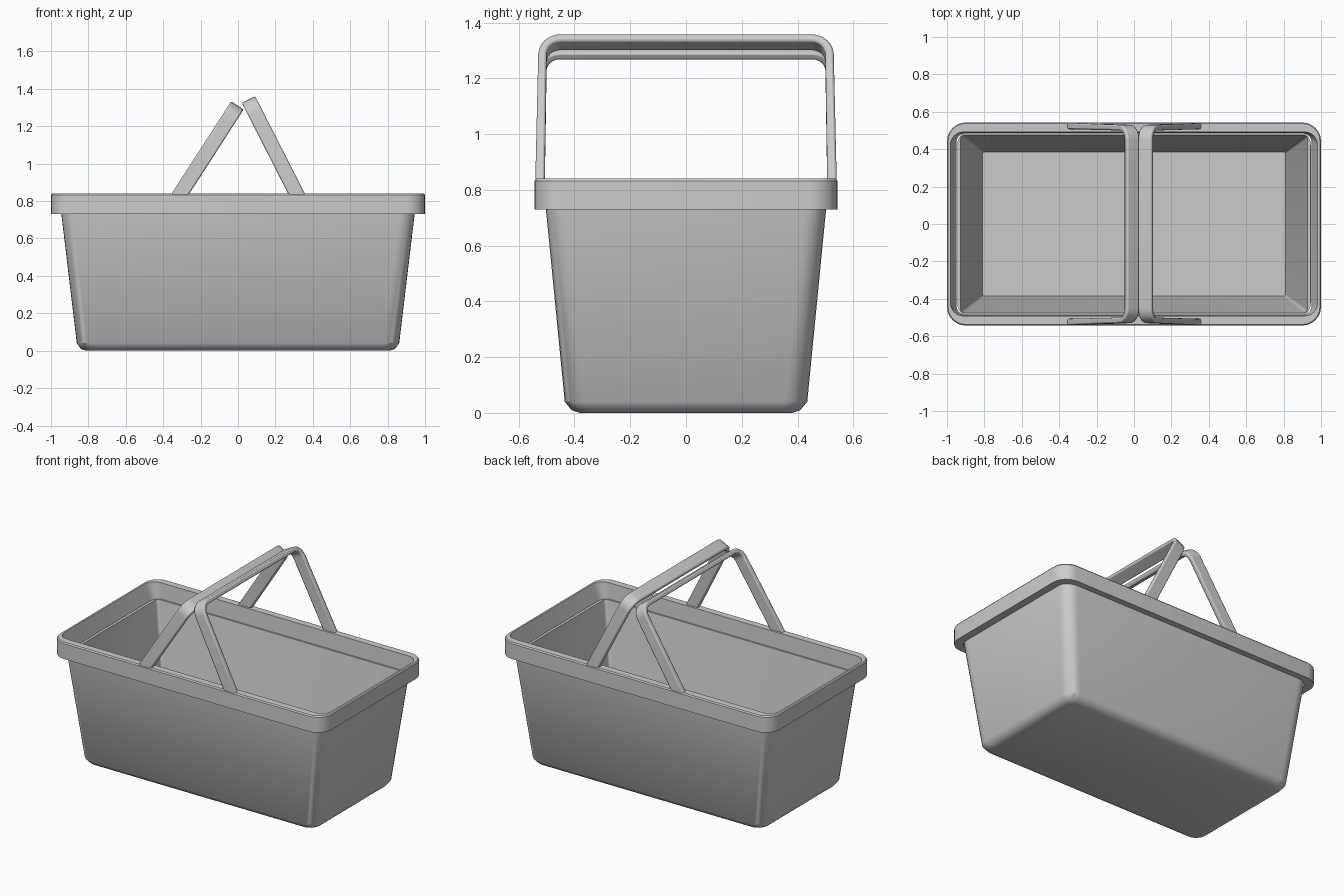
import bpy, bmesh, math
from mathutils import Matrix

cube = bpy.data.objects.get("Cube")
if cube:
    bpy.data.objects.remove(cube)

plastic = bpy.data.materials.new("grey plastic")
plastic.use_nodes = True
GREY = (0.6, 0.6, 0.6, 1)
plastic.diffuse_color = GREY
plastic.node_tree.nodes["Principled BSDF"].inputs["Base Color"].default_value = GREY


def finish(name, bm, angle=35):
    bmesh.ops.recalc_face_normals(bm, faces=bm.faces)
    mesh = bpy.data.meshes.new(name)
    bm.to_mesh(mesh)
    bm.free()
    obj = bpy.data.objects.new(name, mesh)
    bpy.context.collection.objects.link(obj)
    mesh.materials.append(plastic)
    bpy.ops.object.select_all(action="DESELECT")
    obj.select_set(True)
    bpy.context.view_layer.objects.active = obj
    bpy.ops.object.shade_smooth_by_angle(angle=math.radians(angle))
    return obj


def rounded_ring(bm, hx, hy, z, radius, steps=6):
    """Loop of vertices around a rounded rectangle."""
    ring = []
    for corner, (sx, sy) in enumerate([(1, 1), (-1, 1), (-1, -1), (1, -1)]):
        for i in range(steps + 1):
            a = math.pi / 2 * (corner + i / steps)
            ring.append(bm.verts.new((sx * (hx - radius) + radius * math.cos(a),
                                      sy * (hy - radius) + radius * math.sin(a), z)))
    return ring


def bridge(bm, a, b):
    n = len(a)
    for i in range(n):
        bm.faces.new((a[i], a[(i + 1) % n], b[(i + 1) % n], b[i]))


# Tapered tub: outside from the bottom up, then inside back down to the floor
bm = bmesh.new()
rings = [rounded_ring(bm, *r) for r in [
    (0.81, 0.38, 0, 0.05), (0.84, 0.41, 0.01, 0.07), (0.862, 0.435, 0.04, 0.08),
    (0.945, 0.503, 0.735, 0.08), (0.927, 0.475, 0.735, 0.02), (0.81, 0.385, 0.03, 0.01)]]
for a, b in zip(rings, rings[1:]):
    bridge(bm, a, b)
bm.faces.new(rings[0])
bm.faces.new(rings[-1])
finish("basket_tub", bm)

# Overhanging rim band
bm = bmesh.new()
rings = [rounded_ring(bm, *r) for r in [
    (1, 0.543, 0.73, 0.1), (1, 0.543, 0.832, 0.1), (0.994, 0.537, 0.84, 0.094),
    (0.982, 0.492, 0.84, 0.07), (0.95, 0.486, 0.73, 0.05)]]
for a, b in zip(rings, rings[1:] + rings[:1]):
    bridge(bm, a, b)
finish("basket_rim", bm)


def handle(name, base_x, top_x, top_z, base_z=0.8, width=0.08):
    """U-shaped flat strap leaning from the rim towards the middle."""
    dx, dz = top_x - base_x, top_z - base_z
    length = math.hypot(dx, dz)
    # paired (outer, inner) points of half the strap, leg foot to grip
    half = [((0.541, 0), (0.507, 0))]
    for i in range(7):
        a = math.pi / 2 * i / 6
        c, s = math.cos(a), math.sin(a)
        half.append(((0.45 + 0.08 * c, length - 0.08 + 0.08 * s),
                     (0.45 + 0.05 * c, length - 0.08 + 0.05 * s)))
    strip = half + [((-o[0], o[1]), (-i[0], i[1])) for o, i in reversed(half)]
    bm = bmesh.new()
    rings = []
    for o, i in strip:
        rings.append([bm.verts.new((x, y, z)) for x, (y, z) in
                      ((-width / 2, o), (width / 2, o), (width / 2, i), (-width / 2, i))])
    for a, b in zip(rings, rings[1:]):
        bridge(bm, a, b)
    bm.faces.new(rings[0])
    bm.faces.new(rings[-1])
    bm.transform(Matrix.Translation((base_x, 0, base_z)) @ Matrix.Rotation(math.atan2(dx, dz), 4, "Y"))
    obj = finish(name, bm)
    bevel = obj.modifiers.new("soft edges", "BEVEL")
    bevel.width = 0.008
    bevel.segments = 2
    bevel.limit_method = "ANGLE"
    bevel.angle_limit = math.radians(50)


handle("handle_right", -0.333, -0.003, 1.312)
handle("handle_left", 0.333, 0.056, 1.343)
